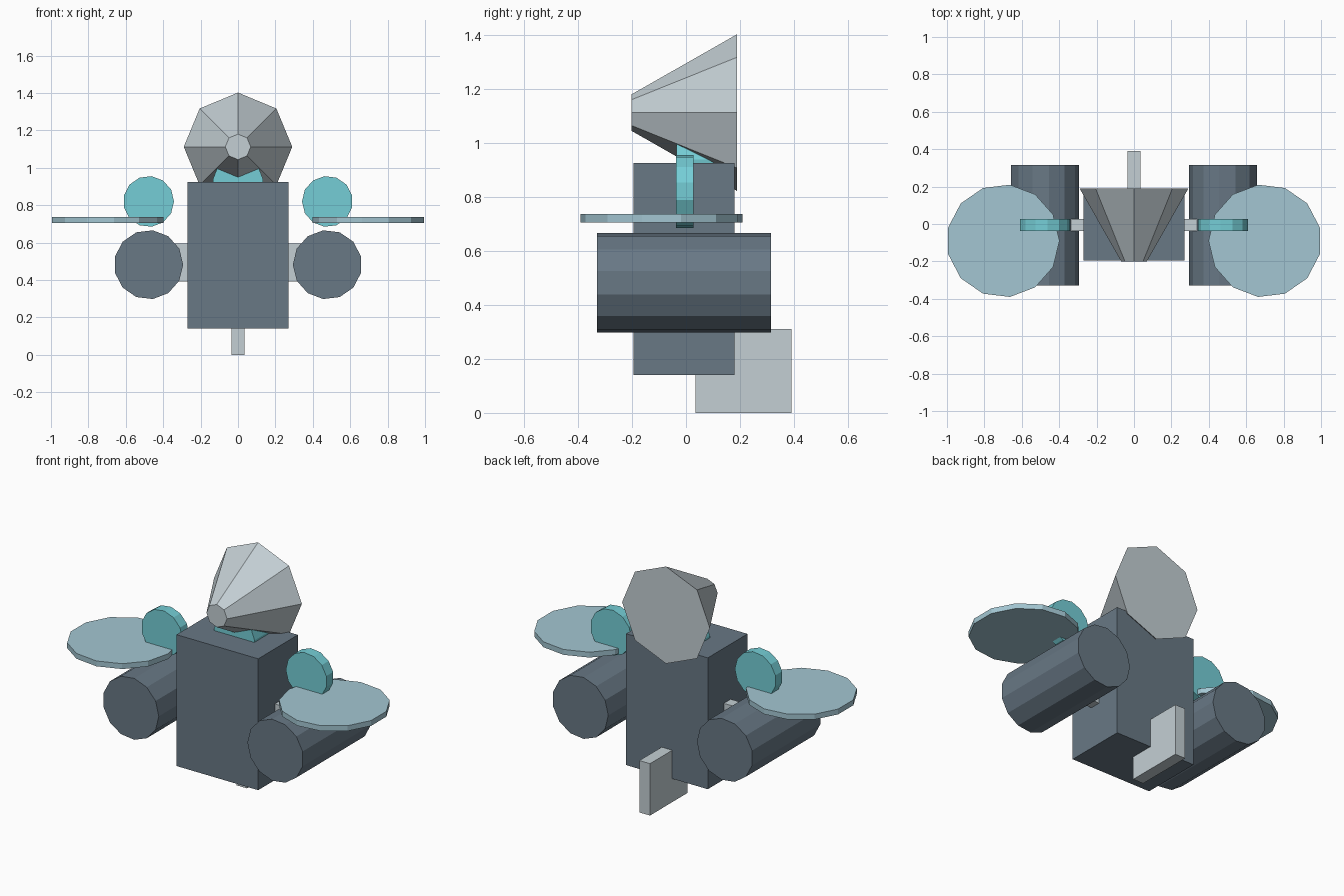
import bpy
from math import pi
from mathutils import Matrix, Vector

cube = bpy.data.objects.get("Cube")
if cube:
    bpy.data.objects.remove(cube, do_unlink=True)


def material(name, rgb):
    """Flat material from an 8-bit colour, converted to linear."""
    col = [((c / 255 + 0.055) / 1.055) ** 2.4 for c in rgb] + [1.0]
    m = bpy.data.materials.new(name)
    m.use_nodes = True
    m.diffuse_color = col
    m.node_tree.nodes["Principled BSDF"].inputs["Base Color"].default_value = col
    return m


slate = material("slate", (104, 120, 133))
silver = material("silver", (196, 207, 212))
teal = material("teal", (117, 206, 214))
pale_blue = material("pale_blue", (163, 198, 210))


def finish(name, mat):
    ob = bpy.context.object
    ob.name = ob.data.name = name
    ob.data.materials.append(mat)
    return ob


def box(name, lo, hi, mat):
    lo, hi = Vector(lo), Vector(hi)
    bpy.ops.mesh.primitive_cube_add(size=1, location=(lo + hi) / 2)
    ob = finish(name, mat)
    ob.data.transform(Matrix.Diagonal((hi - lo).to_4d()))
    return ob


def prism(name, centre, axis, length, r1, r2, sides, point, mat):
    """Cylinder or cone along axis; one corner points along the point vector."""
    axis, point = Vector(axis), Vector(point)
    bpy.ops.mesh.primitive_cone_add(vertices=sides, radius1=r1, radius2=r2,
                                    depth=length, location=centre)
    ob = finish(name, mat)
    # Align the primitive's first corner (+y) with the requested direction
    side = point.cross(axis)
    ob.data.transform(Matrix((side, point, axis)).transposed().to_4x4())
    return ob


# Torso, tail fin and head
box("torso", (-0.27, -0.195, 0.14), (0.27, 0.18, 0.925), slate)
box("tail_fin", (-0.035, 0.035, 0), (0.035, 0.39, 0.31), silver)
prism("neck", (0, 0.035, 0.922), (0, 1, 0), 0.14, 0.135, 0.135, 13, (0, 0, 1), teal)
prism("head", (0, -0.006, 1.112), (0, 1, 0), 0.39, 0.068, 0.29, 8, (0, 0, 1), silver)

# Paired parts on each side
for label, s in (("left", 1), ("right", -1)):
    inward = (-s, 0, 0)
    xs = sorted((s * 0.25, s * 0.42))
    box(label + "_strut", (xs[0], -0.037, 0.392), (xs[1], 0.028, 0.595), silver)
    prism(label + "_pod", (s * 0.478, -0.007, 0.482), (0, 1, 0), 0.645,
          0.185, 0.185, 13, inward, slate)
    prism(label + "_joint_disc", (s * 0.478, -0.005, 0.82), (0, 1, 0), 0.065,
          0.136, 0.136, 13, inward, teal)
    prism(label + "_wing_disc", (s * 0.7, -0.09, 0.721), (0, 0, 1), 0.032,
          0.302, 0.302, 13, inward, pale_blue)
